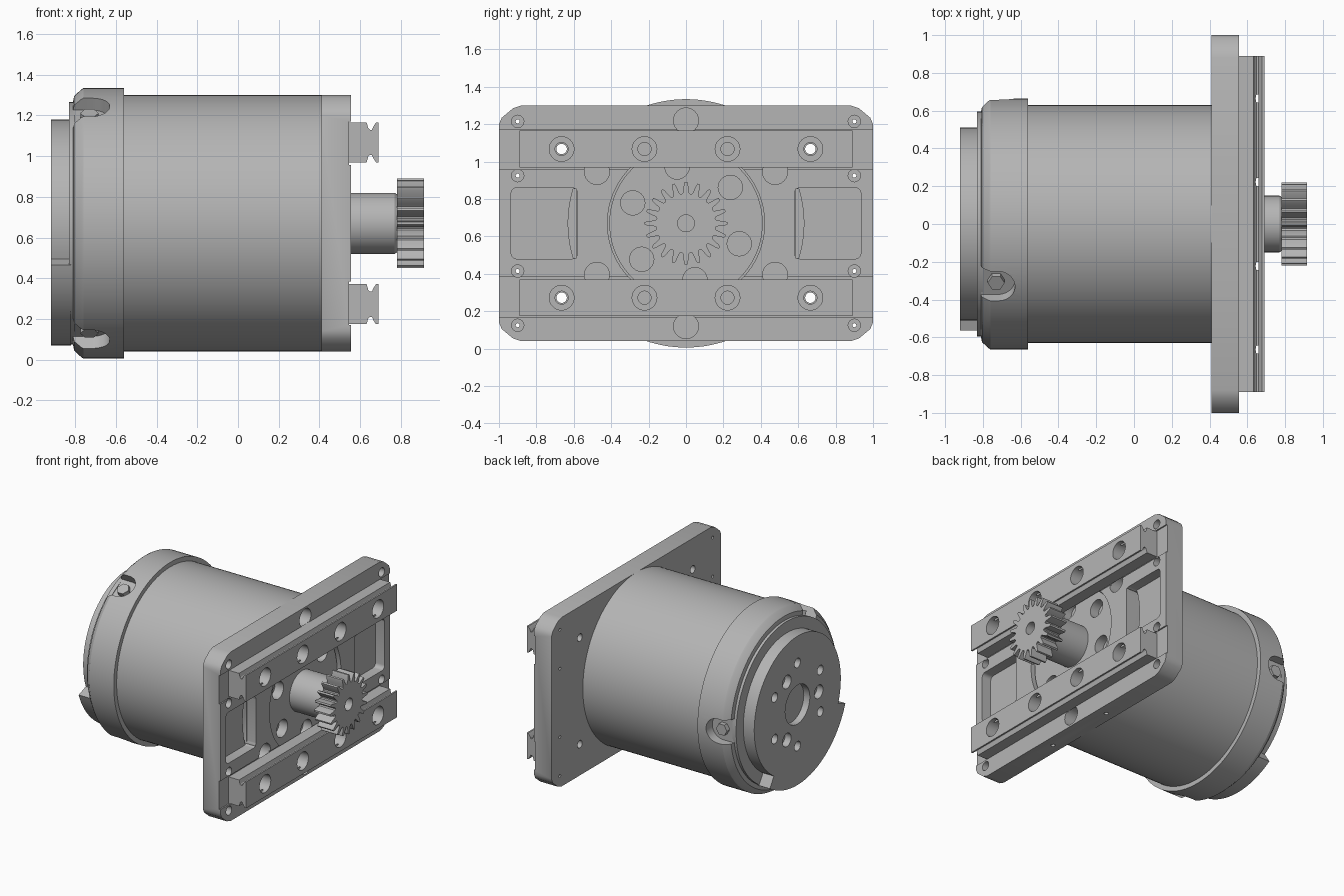
import bpy, bmesh
from math import sin, cos, pi, radians
from mathutils import Matrix

cube = bpy.data.objects.get("Cube")
if cube:
    bpy.data.objects.remove(cube, do_unlink=True)

AXIS_Z = 0.67          # height of the motor axis
metal = bpy.data.materials.new("grey metal")
metal.use_nodes = True
GREY = (0.46, 0.46, 0.46, 1)
metal.diffuse_color = GREY
metal.node_tree.nodes["Principled BSDF"].inputs["Base Color"].default_value = GREY


def finish(name, bm, turn=0):
    bm.transform(Matrix.Translation((0, 0, AXIS_Z)) @ Matrix.Rotation(turn, 4, 'X'))
    bmesh.ops.recalc_face_normals(bm, faces=bm.faces)
    mesh = bpy.data.meshes.new(name)
    bm.to_mesh(mesh)
    bm.free()
    mesh.materials.append(metal)
    ob = bpy.data.objects.new(name, mesh)
    bpy.context.collection.objects.link(ob)
    return ob


def prism(name, pts, lo, hi, axis='X', turn=0):
    """Extrude a closed 2D outline along an axis."""
    place = {'X': lambda a, b: (lo, a, b), 'Y': lambda a, b: (a, lo, b),
             'Z': lambda a, b: (a, b, lo)}[axis]
    bm = bmesh.new()
    face = bm.faces.new([bm.verts.new(place(a, b)) for a, b in pts])
    new = bmesh.ops.extrude_face_region(bm, geom=[face])["geom"]
    step = [(hi - lo) * (axis == k) for k in "XYZ"]
    bmesh.ops.translate(bm, vec=step, verts=[v for v in new if isinstance(v, bmesh.types.BMVert)])
    return finish(name, bm, turn)


def arc(r, a=0, b=0, start=0, end=360, n=32):
    full = end - start == 360
    angles = [radians(start + (end - start) * i / (n if full else n - 1)) for i in range(n)]
    return [(a + r * cos(t), b + r * sin(t)) for t in angles]


def rod(name, r, lo, hi, y=0, z=0, n=32):
    return prism(name, arc(r, y, z, n=n), lo, hi)


def box(y0, y1, z0, z1):
    return [(y0, z0), (y1, z0), (y1, z1), (y0, z1)]


def lathe(name, profile, n=128):
    """Revolve (x, radius) points around the motor axis."""
    bm = bmesh.new()
    rings = [[bm.verts.new((x, a, b)) for a, b in arc(r, n=n)] for x, r in profile]
    for p, q in zip(rings, rings[1:]):
        for i in range(n):
            j = (i + 1) % n
            bm.faces.new((p[i], p[j], q[j], q[i]))
    bm.faces.new(rings[0])
    bm.faces.new(rings[-1])
    return finish(name, bm)


def cut(ob, cutter, op='DIFFERENCE'):
    mod = ob.modifiers.new("cut", 'BOOLEAN')
    mod.operation, mod.solver, mod.object = op, 'EXACT', cutter
    bpy.context.view_layer.update()
    bpy.context.view_layer.objects.active = ob
    bpy.ops.object.modifier_apply(modifier=mod.name)
    bpy.data.objects.remove(cutter, do_unlink=True)


def drill(ob, r, lo, hi, y, z, n=24):
    cut(ob, rod("cutter", r, lo, hi, y, z, n))


def polar(r, deg):
    return r * cos(radians(deg)), r * sin(radians(deg))


# Motor housing and rear cap
lathe("motor_housing", [(-0.6, 0.63), (0.411, 0.63)])
cap = lathe("rear_cap", [(-0.81, 0.6), (-0.805, 0.625), (-0.77, 0.658), (-0.76, 0.664), (-0.56, 0.664)])

# Three screw notches in the cap
for deg in (0, 120, 240):
    turn = radians(deg - 90)
    slot = [(-0.95, -0.09)] + arc(0.09, -0.72, 0, -90, 90, 20) + [(-0.95, 0.09)]
    cut(cap, prism("cutter", slot, 0.59, 0.8, 'Z', turn))
    prism("notch_screw", arc(0.045, -0.73, 0, n=6), 0.58, 0.625, 'Z', turn)

# Rear ring and rear disc with a raised lip on part of the rim
lathe("rear_ring", [(-0.83, 0.595), (-0.8, 0.595)])
rim = arc(0.51, start=-57, end=200, n=80) + arc(0.6, start=200, end=303, n=40)
disc = prism("rear_disc", rim, -0.92, -0.82)
drill(disc, 0.145, -1, -0.87, 0, 0, 48)
for k in range(6):
    drill(disc, 0.035, -1, -0.87, *polar(0.31, 30 + 60 * k))
for deg in (60, 180, 300):
    drill(disc, 0.05, -1, -0.87, *polar(0.25, deg))

# Mounting plate
corner = [(0.88, 0.63), (0.925, 0.615), (0.985, 0.565), (1, 0.53)]
half = corner[::-1] + [(-y, z) for y, z in corner]
plate = prism("mounting_plate", half + [(-y, -z) for y, z in half], 0.41, 0.555)
for s in (1, -1):
    lo, hi = sorted((s * 0.287, s * 0.5))
    cut(plate, prism("cutter", box(-1.1, 1.1, lo, hi), 0.545, 0.7))
cut(plate, rod("cutter", 0.42, 0.45, 0.7, n=96))
for k in range(6):
    drill(plate, 0.067, 0.45, 0.7, *polar(0.55, 30 + 60 * k))
for s in (1, -1):
    # Side pocket with rounded corners, deeper beside the housing
    pocket = []
    for i, (cy, cz) in enumerate([(0.905, 0.16), (0.61, 0.16), (0.61, -0.16), (0.905, -0.16)]):
        pocket += arc(0.03, cy, cz, 90 * i, 90 * i + 90, 6)
    cut(plate, prism("cutter", [(s * y, z) for y, z in pocket], 0.48, 0.7))
    lens = [(0.585, -0.185)] + arc(0.63, start=-17, end=17, n=16) + [(0.585, 0.185)]
    cut(plate, prism("cutter", [(s * y, z) for y, z in lens], 0.44, 0.7))
    # Corner screw holes and rail bolt holes
    for z in (0.545, 0.255, -0.255, -0.545):
        drill(plate, 0.033, 0.5, 0.7, s * 0.9, z)
        drill(plate, 0.011, 0.3, 0.7, s * 0.9, z, 12)
    for z in (0.3975, -0.3975):
        drill(plate, 0.028, 0.3, 0.7, s * 0.665, z)
    # Small holes in the lower edge
    cut(plate, prism("cutter", arc(0.015, 0.48, s * 0.28, n=12), -0.7, -0.58, 'Z'))

# Two grooved rails
side = [(0.545, 0.098), (0.632, 0.098), (0.64, 0.07), (0.648, 0.062), (0.658, 0.062),
        (0.666, 0.08), (0.678, 0.098), (0.69, 0.098)]
for name, z0 in (("upper_rail", 0.3975), ("lower_rail", -0.3975)):
    outline = [(x, z0 + h) for x, h in side] + [(x, z0 - h) for x, h in reversed(side)]
    rail = prism(name, outline, -0.89, 0.89, 'Y')
    for y in (-0.665, -0.222, 0.222, 0.665):
        drill(rail, 0.066, 0.6, 0.8, y, z0, 32)
        drill(rail, 0.035, 0.5, 0.8, y, z0)

# Centre face with its ring of holes
face = rod("centre_face", 0.41, 0.44, 0.53, n=96)
for k in range(6):
    drill(face, 0.065, 0.46, 0.7, *polar(0.305, 39 + 60 * k))

# Output shaft and pinion gear
lathe("output_shaft", [(0.5, 0.15), (0.77, 0.15), (0.785, 0.14)], 64)
TEETH = 20
tooth = [(-0.5, 0.158), (-0.33, 0.163), (-0.25, 0.18), (-0.17, 0.208), (-0.09, 0.221),
         (0.09, 0.221), (0.17, 0.208), (0.25, 0.18), (0.33, 0.163)]
teeth = [(r * cos(t), r * sin(t)) for k in range(TEETH) for f, r in tooth
         for t in [2 * pi * (k + f) / TEETH]]
gear = prism("pinion_gear", teeth, 0.782, 0.915)
drill(gear, 0.045, 0.83, 1, 0, 0)

# Smooth round surfaces, keep edges crisp
for ob in bpy.context.scene.objects:
    if ob.type == 'MESH':
        ob.select_set(True)
        bpy.context.view_layer.objects.active = ob
bpy.ops.object.shade_smooth_by_angle(angle=radians(28))
